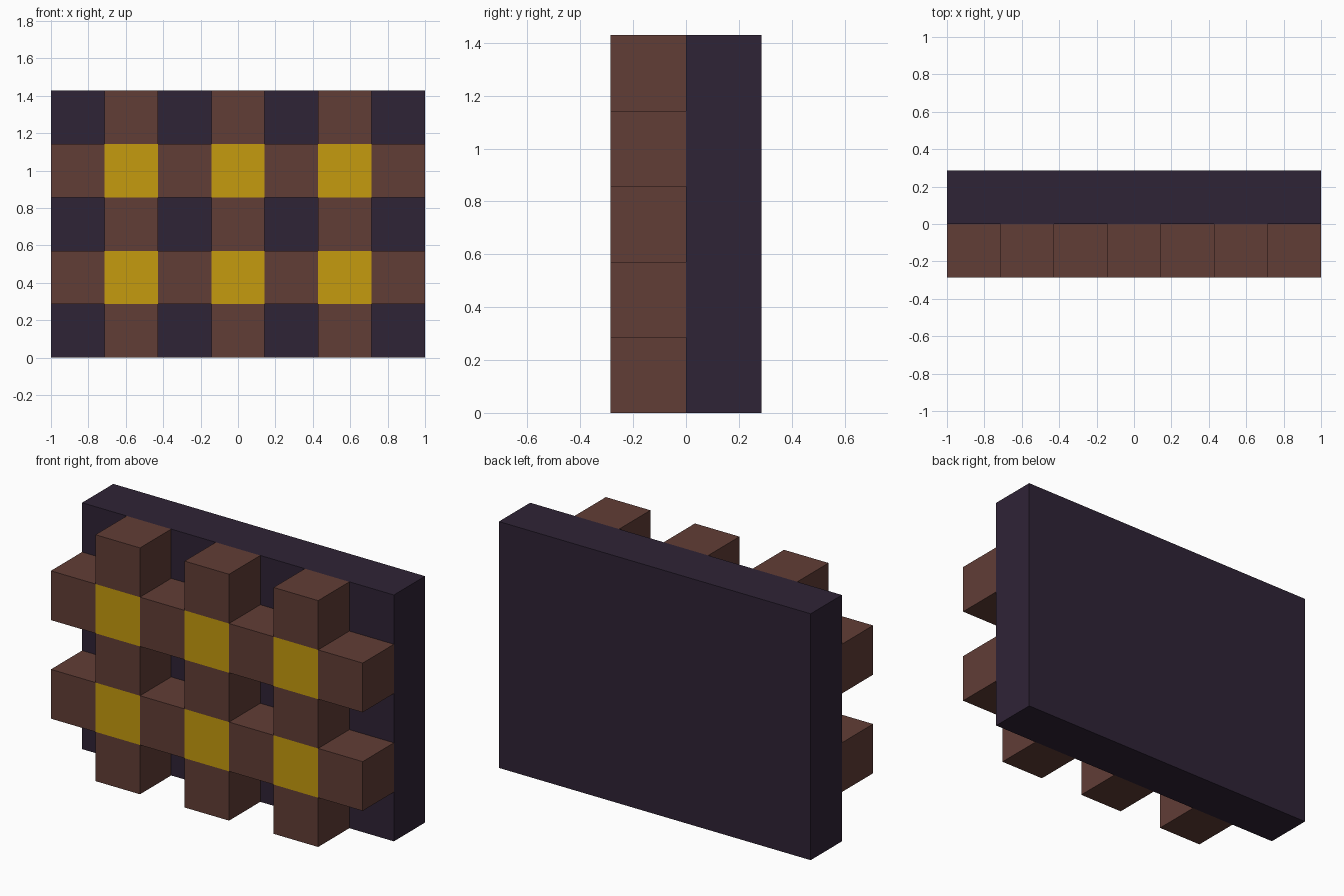
import bpy
import bmesh
import math
from mathutils import Matrix, Vector

if "Cube" in bpy.data.objects:
    bpy.data.objects.remove(bpy.data.objects["Cube"], do_unlink=True)

COLS, ROWS = 7, 5
U = 2 / COLS              # side of one grid cell
HEIGHT = ROWS * U


def material(name, rgb):
    """Flat material from 0-255 sRGB values."""
    linear = [((c / 255 + 0.055) / 1.055) ** 2.4 if c > 10 else c / 255 / 12.92
              for c in rgb]
    mat = bpy.data.materials.new(name)
    mat.use_nodes = True
    mat.diffuse_color = (*linear, 1)
    bsdf = mat.node_tree.nodes["Principled BSDF"]
    bsdf.inputs["Base Color"].default_value = (*linear, 1)
    bsdf.inputs["Roughness"].default_value = 0.9
    return mat


def add_object(name, bm, mats):
    mesh = bpy.data.meshes.new(name)
    bm.to_mesh(mesh)
    bm.free()
    for mat in mats:
        mesh.materials.append(mat)
    obj = bpy.data.objects.new(name, mesh)
    bpy.context.collection.objects.link(obj)
    return obj


dark = material("dark purple", (47, 35, 54))
brown = material("brown wood", (97, 61, 54))
gold = material("gold", (197, 155, 14))

# Back panel: one solid slab
bm = bmesh.new()
bmesh.ops.create_cube(bm, size=1, matrix=Matrix.Translation((0, U / 2, HEIGHT / 2))
                      @ Matrix.Diagonal((2, U, HEIGHT, 1)))
add_object("back_panel", bm, [dark])

# Lattice: upright grid with the window cells removed, then pulled forward
bm = bmesh.new()
bmesh.ops.create_grid(bm, x_segments=COLS, y_segments=ROWS, size=1,
                      matrix=Matrix.Translation((0, 0, HEIGHT / 2))
                      @ Matrix.Rotation(math.pi / 2, 4, 'X')
                      @ Matrix.Diagonal((1, HEIGHT / 2, 1, 1)))


def cell(face):
    """Column and row of a grid face."""
    c = face.calc_center_median()
    return math.floor((c.x + 1) / U), math.floor(c.z / U)


windows = [f for f in bm.faces if cell(f)[0] % 2 == 0 and cell(f)[1] % 2 == 0]
bmesh.ops.delete(bm, geom=windows, context='FACES')
result = bmesh.ops.extrude_face_region(bm, geom=bm.faces[:])
front = [g for g in result["geom"] if isinstance(g, bmesh.types.BMFace)]
moved = [g for g in result["geom"] if isinstance(g, bmesh.types.BMVert)]
bmesh.ops.translate(bm, verts=moved, vec=Vector((0, -U, 0)))
bmesh.ops.recalc_face_normals(bm, faces=bm.faces[:])

# Gold squares where the bars cross
for f in front:
    col, row = cell(f)
    if col % 2 and row % 2:
        f.material_index = 1
add_object("lattice_bars", bm, [brown, gold])
